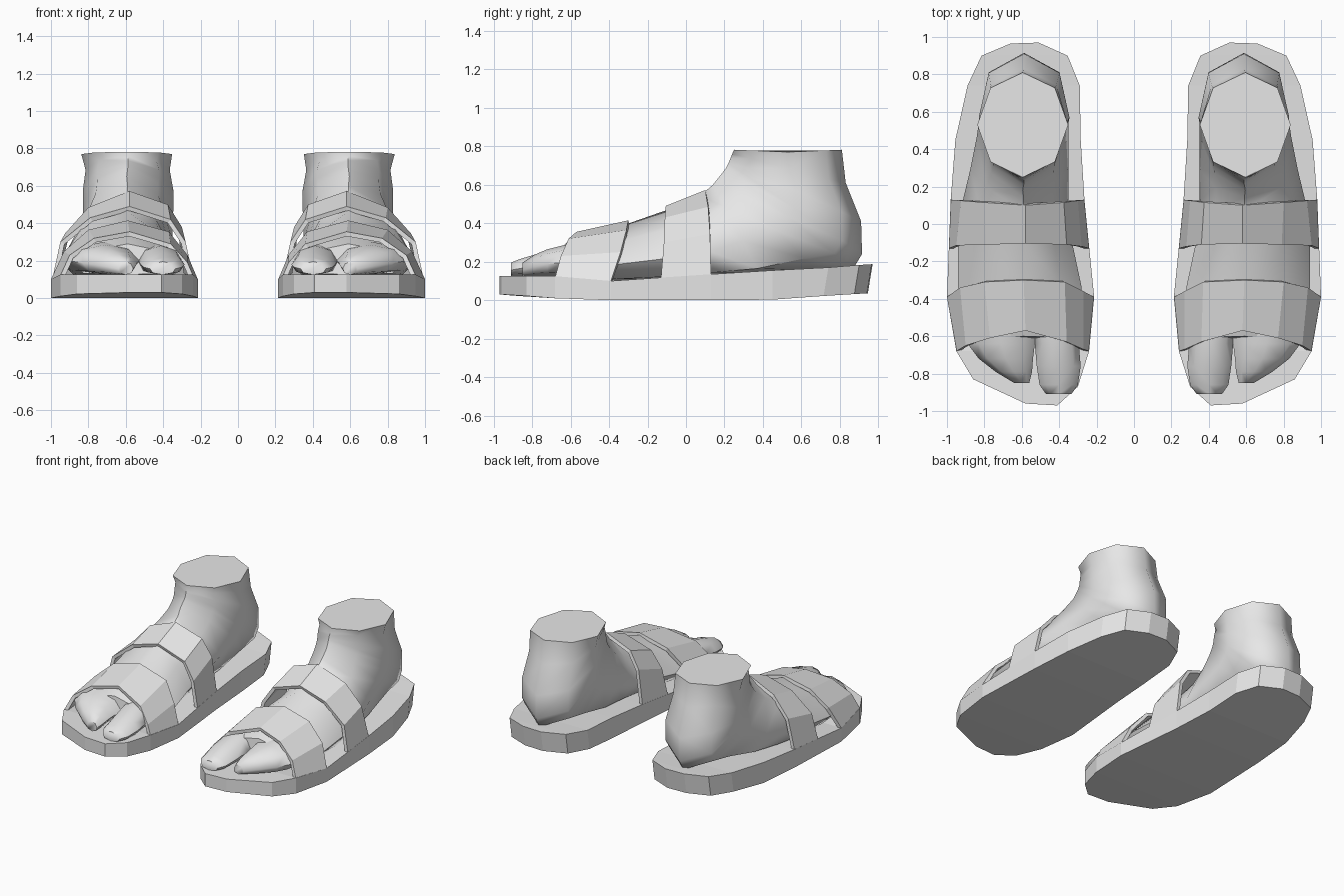
import bpy, bmesh, math

grey = bpy.data.materials.new("plain grey")
grey.diffuse_color = (0.8, 0.8, 0.8, 1)


def finish(bm, name, smooth=None, thickness=0.0, fix_normals=True):
    """Turn a bmesh into an object mirrored to the other foot."""
    if fix_normals:
        bmesh.ops.recalc_face_normals(bm, faces=bm.faces)
    me = bpy.data.meshes.new(name)
    bm.to_mesh(me)
    bm.free()
    me.materials.append(grey)
    ob = bpy.data.objects.new(name, me)
    bpy.context.collection.objects.link(ob)
    if smooth:
        bpy.ops.object.select_all(action='DESELECT')
        ob.select_set(True)
        bpy.context.view_layer.objects.active = ob
        bpy.ops.object.shade_smooth_by_angle(angle=math.radians(smooth))
    if thickness:
        m = ob.modifiers.new("thickness", 'SOLIDIFY')
        m.thickness = thickness
        m.offset = -1
    m = ob.modifiers.new("other foot", 'MIRROR')
    m.use_mirror_merge = False
    return ob


def loft(rings):
    """Closed tube through rings of equal length, capped at both ends."""
    bm = bmesh.new()
    rows = [[bm.verts.new(p) for p in r] for r in rings]
    n = len(rows[0])
    for a, b in zip(rows, rows[1:]):
        for i in range(n):
            j = (i + 1) % n
            bm.faces.new((a[i], a[j], b[j], b[i]))
    bm.faces.new(rows[0])
    bm.faces.new(rows[-1])
    return bm


def ring(top, bottom, x0, x1, waist=0.5, shoulder=0.7, apex=None):
    """Eight-sided section spanning a bottom and a top point (y, z)."""
    cx, hw = (x0 + x1) / 2, (x1 - x0) / 2
    ax = cx if apex is None else apex
    low = waist * (0.3 if shoulder > 0.65 else 0.12)
    high = waist + (1 - waist) * shoulder
    if shoulder > 0.65:
        low = waist * 0.3
    s = 0.68
    pts = [(ax, 1), (cx + s * hw, high), (x1, waist), (cx + 0.78 * hw, low),
           (cx, 0), (cx - 0.78 * hw, low), (x0, waist), (cx - s * hw, high)]
    return [(x, bottom[0] + (top[0] - bottom[0]) * t,
             bottom[1] + (top[1] - bottom[1]) * t) for x, t in pts]


# Sole: stations of inner (x, y), outer (x, y), top z, bottom z
stations = [
    ((0.41, -0.97), (0.58, -0.96), 0.125, 0.03),
    ((0.30, -0.87), (0.86, -0.83), 0.125, 0.022),
    ((0.24, -0.68), (0.95, -0.68), 0.125, 0.01),
    ((0.213, -0.39), (1.0, -0.39), 0.10, 0.0),
    ((0.265, 0.13), (0.98, 0.13), 0.135, 0.0),
    ((0.285, 0.45), (0.955, 0.45), 0.155, 0.003),
    ((0.29, 0.74), (0.89, 0.74), 0.17, 0.022),
    ((0.355, 0.90), (0.815, 0.90), 0.183, 0.032),
    ((0.51, 0.97), (0.66, 0.965), 0.187, 0.036),
]
rings = []
for (xi, yi), (xo, yo), zt, zb in stations:
    back = 0.025 if yi > 0.6 else 0.0
    rings.append([(xi, yi, zt), (xo, yo, zt), (xo, yo - back, zb), (xi, yi - back, zb)])
finish(loft(rings), "sole")

# Foot: sections turn from upright at the toes to level at the ankle
foot = [
    ring((-0.60, 0.29), (-0.62, 0.125), 0.31, 0.89, 0.4, 0.6, 0.59),
    ring((-0.50, 0.335), (-0.50, 0.115), 0.285, 0.93, 0.3, 0.6, 0.59),
    ring((-0.31, 0.395), (-0.35, 0.10), 0.28, 0.94, 0.3, 0.6, 0.59),
    ring((-0.11, 0.465), (-0.10, 0.11), 0.33, 0.94, 0.3, 0.6, 0.59),
    ring((0.07, 0.54), (0.15, 0.13), 0.35, 0.915, 0.3, 0.6, 0.59),
    ring((0.14, 0.60), (0.38, 0.145), 0.35, 0.875, 0.36, 0.62, 0.59),
    ring((0.18, 0.65), (0.68, 0.155), 0.35, 0.84, 0.42, 0.68),
    ring((0.21, 0.69), (0.87, 0.165), 0.35, 0.83),
    ring((0.22, 0.71), (0.915, 0.24), 0.345, 0.83),
    ring((0.23, 0.735), (0.91, 0.41), 0.345, 0.83),
    ring((0.24, 0.76), (0.83, 0.61), 0.365, 0.815, 0.5, 0.7),
    ring((0.25, 0.78), (0.81, 0.79), 0.35, 0.835, 0.53, 0.7),
]
# Level rim of the ankle is a regular octagon
foot[-1] = [(0.595 + 0.243 * math.sin(i * math.pi / 4),
             0.53 - 0.28 * math.cos(i * math.pi / 4),
             0.77 + 0.012 * abs(math.cos(i * math.pi / 4))) for i in range(8)]
finish(loft(foot), "foot", 60)

# Big toe
big = [(-0.52, 0.29, 0.30, 0.54), (-0.64, 0.28, 0.295, 0.53),
       (-0.76, 0.245, 0.285, 0.52), (-0.86, 0.215, 0.30, 0.505),
       (-0.91, 0.195, 0.335, 0.47)]
finish(loft([ring((y, z), (y, 0.125), a, b, 0.45) for y, z, a, b in big]),
       "big_toe", 60)

# Remaining toes as one tapered lump
small = [(-0.52, 0.30, 0.52, 0.92), (-0.64, 0.285, 0.53, 0.89),
         (-0.72, 0.265, 0.54, 0.83), (-0.79, 0.235, 0.545, 0.74),
         (-0.85, 0.195, 0.56, 0.64)]
finish(loft([ring((y, z), (y, 0.125), a, b, 0.45) for y, z, a, b in small]),
       "small_toes", 60)


# Straps: front and rear edge from the inner to the outer side
def strap(name, front, rear):
    bm = bmesh.new()
    f = [bm.verts.new(p) for p in front]
    r = [bm.verts.new(p) for p in rear]
    for i in range(len(f) - 1):
        bm.faces.new((f[i], f[i + 1], r[i + 1], r[i]))
    finish(bm, name, thickness=0.025, fix_normals=False)


strap("toe_strap",
      [(0.24, -0.68, 0.12), (0.27, -0.67, 0.19), (0.36, -0.63, 0.29),
       (0.58, -0.57, 0.355), (0.77, -0.61, 0.32), (0.90, -0.65, 0.23),
       (0.95, -0.68, 0.12)],
      [(0.215, -0.39, 0.10), (0.27, -0.36, 0.23), (0.37, -0.31, 0.355),
       (0.59, -0.30, 0.415), (0.80, -0.31, 0.365), (0.93, -0.34, 0.25),
       (1.0, -0.39, 0.10)])
strap("instep_strap",
      [(0.24, -0.13, 0.115), (0.28, -0.12, 0.30), (0.36, -0.11, 0.42),
       (0.58, -0.105, 0.49), (0.79, -0.11, 0.43), (0.95, -0.115, 0.30),
       (0.99, -0.13, 0.115)],
      [(0.265, 0.13, 0.13), (0.30, 0.125, 0.38), (0.375, 0.115, 0.50),
       (0.58, 0.10, 0.572), (0.80, 0.115, 0.485), (0.925, 0.125, 0.345),
       (0.98, 0.13, 0.13)])
